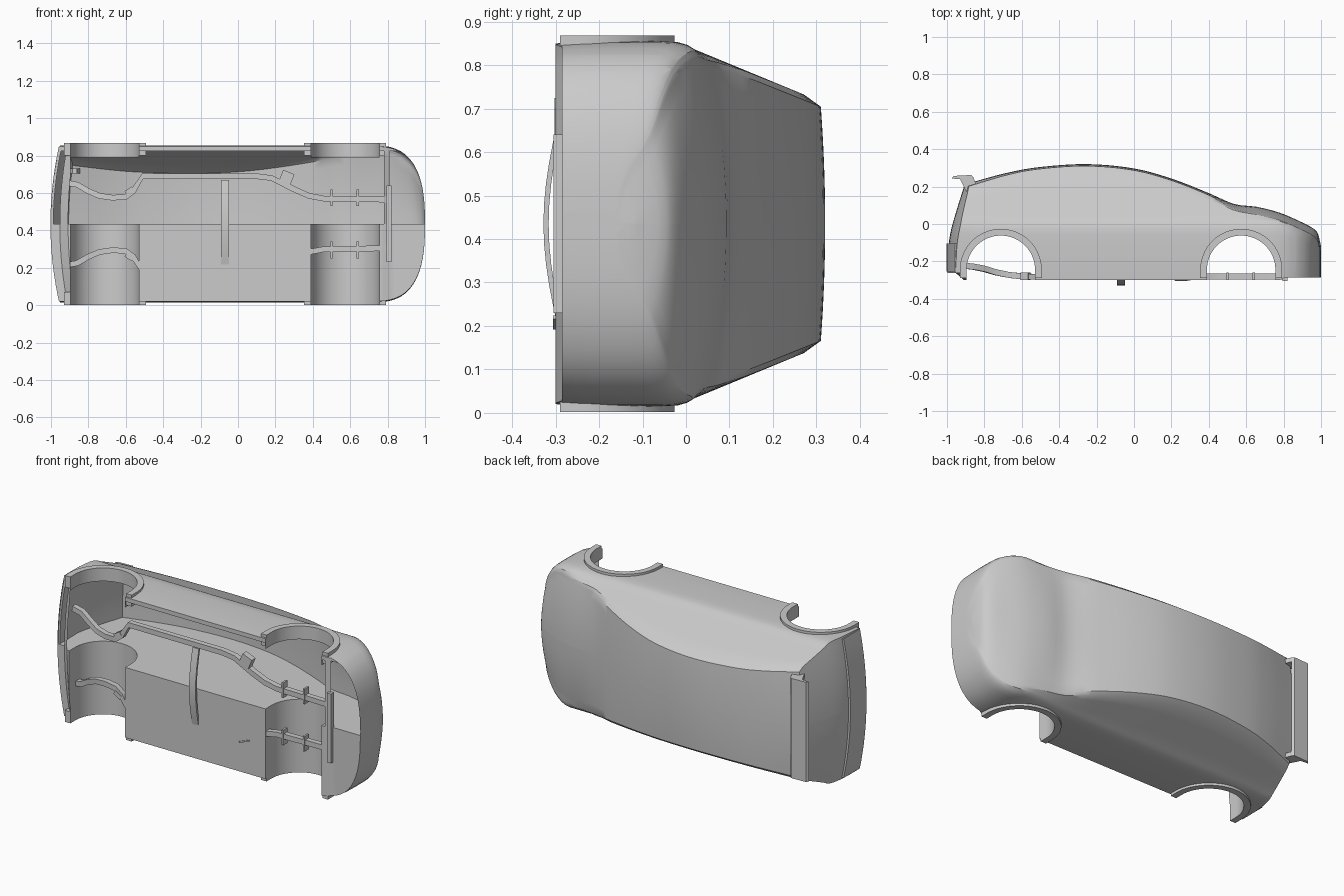
import bpy, bmesh, math
from mathutils import Vector

if "Cube" in bpy.data.objects:
    bpy.data.objects.remove(bpy.data.objects["Cube"])

ZC = 0.435                      # mid plane of the car, which lies on its side
WELLS = (-0.712, 0.573)         # wheel arch centres along x
WY, WR = -0.245, 0.183

def make(name, bm, angle=30):
    bmesh.ops.recalc_face_normals(bm, faces=bm.faces[:])
    me = bpy.data.meshes.new(name)
    bm.to_mesh(me)
    bm.free()
    ob = bpy.data.objects.new(name, me)
    bpy.context.collection.objects.link(ob)
    bpy.ops.object.select_all(action='DESELECT')
    ob.select_set(True)
    bpy.context.view_layer.objects.active = ob
    bpy.ops.object.shade_smooth_by_angle(angle=math.radians(angle))
    return ob

def prism(name, pts, z0, z1):
    bm = bmesh.new()
    f = bm.faces.new([bm.verts.new((x, y, z0)) for x, y in pts])
    r = bmesh.ops.extrude_face_region(bm, geom=[f])
    for v in r['geom']:
        if isinstance(v, bmesh.types.BMVert):
            v.co.z = z1
    return make(name, bm)

def box(name, x0, x1, y0, y1, z0, z1):
    return prism(name, [(x0, y0), (x1, y0), (x1, y1), (x0, y1)], z0, z1)

def sweep(name, path, side, up):
    """Rectangular bar along a path; side is the half width, up the half height in y."""
    bm = bmesh.new()
    P = [Vector(p) for p in path]
    rings = []
    for i, p in enumerate(P):
        d = P[min(i + 1, len(P) - 1)] - P[max(i - 1, 0)]
        n = Vector((-d.z, 0, d.x)).normalized() * side
        u = Vector((0, up, 0))
        rings.append([bm.verts.new(p + a * n + b * u) for a, b in ((1, 1), (-1, 1), (-1, -1), (1, -1))])
    for a, b in zip(rings, rings[1:]):
        for k in range(4):
            bm.faces.new((a[k], a[(k + 1) % 4], b[(k + 1) % 4], b[k]))
    bm.faces.new(rings[0])
    bm.faces.new(rings[-1])
    return make(name, bm)

def curve(pts, x):
    """Smooth interpolation through a short profile."""
    if x <= pts[0][0]: return pts[0][1]
    if x >= pts[-1][0]: return pts[-1][1]
    n = len(pts)
    sl = lambda a, b: (pts[b][1] - pts[a][1]) / (pts[b][0] - pts[a][0])
    for i in range(n - 1):
        (xa, ya), (xb, yb) = pts[i], pts[i + 1]
        if x <= xb:
            h = xb - xa
            t = (x - xa) / h
            ma, mb = sl(max(i - 1, 0), i + 1), sl(i, min(i + 2, n - 1))
            return ((2*t**3 - 3*t*t + 1) * ya + (t**3 - 2*t*t + t) * h * ma
                    + (3*t*t - 2*t**3) * yb + (t**3 - t*t) * h * mb)

TOP = [(-.95, .212), (-.85, .238), (-.7, .272), (-.5, .305), (-.25, .32), (0, .297), (.2, .243),
       (.4, .165), (.52, .112), (.57, .1), (.65, .093), (.78, .06), (.9, .008), (.96, -.025),
       (.985, -.055), (1, -.12)]
REAR = [(-.3, -.955), (-.1, -.945), (0, -.925), (.23, -.855)]

# body solid: surface of a bent lattice (i along the car, j up the side, k across)
ROWS = [0, .15, .4, .6, .75, .86, .94, 1]
TUCK = [.988, .995, 1, 1, 1, .995, .98, .955]
XS = [-.95 + .04 * i for i in range(42)] + [.72, .75, .78, .81, .84, .87, .895, .92, .94, .955, .97, .98, .988, .994, .998, 1]
M, N, I = len(ROWS) + 5, 16, len(XS) - 1

def lattice(i, j, k):
    x = XS[i]
    T = curve(TOP, x)
    t = max(0, (x - .7) / .3)
    W = .42 * max(1 - t**3, .0008) ** (1 / 2.6)
    yb = -.3 if x < .8 else -.285
    if x < -.9: yb = -.262
    s = min(.02, T - .045)
    hood = min(max((x - .4) / .25, 0), 1)
    crown = .01 + .028 * hood
    wr = W * (.955 - .95 * (T - s))
    if j < len(ROWS):
        y, w = yb + (s - yb) * ROWS[j], W * TUCK[j]
    else:                                   # tapered cabin side, then a tight roof edge
        f = (j - len(ROWS) + 1) / (M - len(ROWS))
        f = min(f * 1.08, 1)
        y = s + (T - crown - s) * f
        w = W * .955 + (wr - W * .955) * f
        if j == M - 1:
            w -= .012
    c = 2 * k / N - 1
    z = w * c
    if j == M - 1:
        y = T - crown * c * c
    if x < -.6:                             # raked and bowed tail
        xr = curve(REAR, y) - .045 * (1 - min(1, (z / .42) ** 2))
        x = -.6 + (x + .6) / -.35 * (xr + .6)
    return (x, y, ZC + z)

bm = bmesh.new()
cache = {}
def vert(*key):
    if key not in cache:
        cache[key] = bm.verts.new(lattice(*key))
    return cache[key]
def sheet(na, nb, f):
    for a in range(na):
        for b in range(nb):
            bm.faces.new([vert(*f(a, b)), vert(*f(a + 1, b)), vert(*f(a + 1, b + 1)), vert(*f(a, b + 1))])
for e in (0, 1):
    sheet(I, M - 1, lambda a, b: (a, b, e * N))
    sheet(I, N, lambda a, b: (a, e * (M - 1), b))
    sheet(M - 1, N, lambda a, b: (e * I, a, b))
solid = make("body_solid", bm)

# wheel wells cut right through
def arch(cx, r, bottom, n=32):
    return ([(cx + r, bottom)] + [(cx + r * math.cos(math.pi * a / n), WY + r * math.sin(math.pi * a / n))
            for a in range(n + 1)] + [(cx - r, bottom)])
for cx in WELLS:
    cutter = prism("well_cutter", arch(cx, WR, -.5), -.2, 1.1)
    cutter.hide_render = True
    m = solid.modifiers.new("well", 'BOOLEAN')
    m.operation, m.solver, m.object = 'DIFFERENCE', 'EXACT', cutter
dg = bpy.context.evaluated_depsgraph_get()
cut_mesh = bpy.data.meshes.new_from_object(solid.evaluated_get(dg))
for ob in list(bpy.data.objects):
    bpy.data.objects.remove(ob)

def bisect(bm, z, **kw):
    return bmesh.ops.bisect_plane(bm, geom=bm.verts[:] + bm.edges[:] + bm.faces[:], dist=1e-5,
                                  plane_co=(0, 0, z), plane_no=(0, 0, 1), **kw)

# closed half with floor, wells and a wall on the mid plane
bm = bmesh.new()
bm.from_mesh(cut_mesh)
bisect(bm, ZC, clear_outer=True)
bmesh.ops.triangle_fill(bm, edges=[e for e in bm.edges if e.is_boundary], use_beauty=True)
make("body_closed_half", bm)

# open half: hollow shell with arch flanges and a narrow sill
bm = bmesh.new()
bm.from_mesh(cut_mesh)
bisect(bm, ZC, clear_inner=True)
bisect(bm, .79)
bisect(bm, .825)
dead = []
for f in bm.faces:
    c = f.calc_center_median()
    well = any(abs(c.x - cx) < WR + .004 for cx in WELLS) and c.y < -.05 and c.z < .79
    floor = abs(f.normal.y) > .9 and c.y < -.25 and c.z < .825
    if well or floor:
        dead.append(f)
bmesh.ops.delete(bm, geom=dead, context='FACES')
make("body_open_half", bm)

# flared arch lips on both sides
for cx in WELLS:
    inner, outer = arch(cx, WR, -.29), arch(cx, WR + .036, -.29)
    for side, (z0, z1) in (("upper", (.80, .868)), ("lower", (.002, .07))):
        prism(f"arch_lip_{side}", outer + inner[::-1], z0, z1)

# chassis rails, mirrored about the mid plane
RAIL = [(-.92, -.222, .655), (-.86, -.228, .645), (-.8, -.24, .61), (-.74, -.258, .585), (-.67, -.272, .575),
        (-.6, -.28, .58), (-.56, -.282, .61), (-.51, -.282, .69), (.1, -.282, .69), (.18, -.282, .68),
        (.3, -.282, .62), (.38, -.28, .585), (.46, -.28, .57), (.81, -.28, .565)]
for flip in (False, True):
    mz = (lambda z: 2 * ZC - z) if flip else (lambda z: z)
    sweep("chassis_rail", [(x, y, mz(z)) for x, y, z in RAIL], .015, .016)
    for x in (.5, .64):
        box("rail_tab", x - .006, x + .006, -.3, -.26, *sorted((mz(.53), mz(.62))))
    sweep("rail_bracket", [(-.6, -.28, mz(.6)), (-.56, -.28, mz(.625))], .012, .02)

# cross members and small fittings
box("front_cross_bar", .795, .822, -.305, -.275, .23, .64)
sweep("belly_strap", [(-.07, -.29 - .032 * math.sin(math.pi * a / 10), .2 + .047 * a) for a in range(11)], .021, .006)
sweep("rail_box", [(.23, -.285, .695), (.29, -.285, .67)], .032, .018)
sweep("floor_fin", [(.22, -.3, .195), (.285, -.3, .22)], .004, .006)

# tail wing on two end legs
prism("wing_blade", [(-.975, .243), (-.965, .257), (-.87, .262), (-.86, .25), (-.9, .238)], .14, .73)
for z in (.14, .705):
    prism("wing_leg", [(-.93, .24), (-.86, .252), (-.845, .215), (-.862, .14), (-.885, .15)], z, z + .025)
# rear bumper lip
pts = [(-.948 - .047 * (1 - (z / .42) ** 2), -.18, ZC + z) for z in [-.41 + .041 * a for a in range(21)]]
sweep("rear_bumper", pts, .008, .075)
